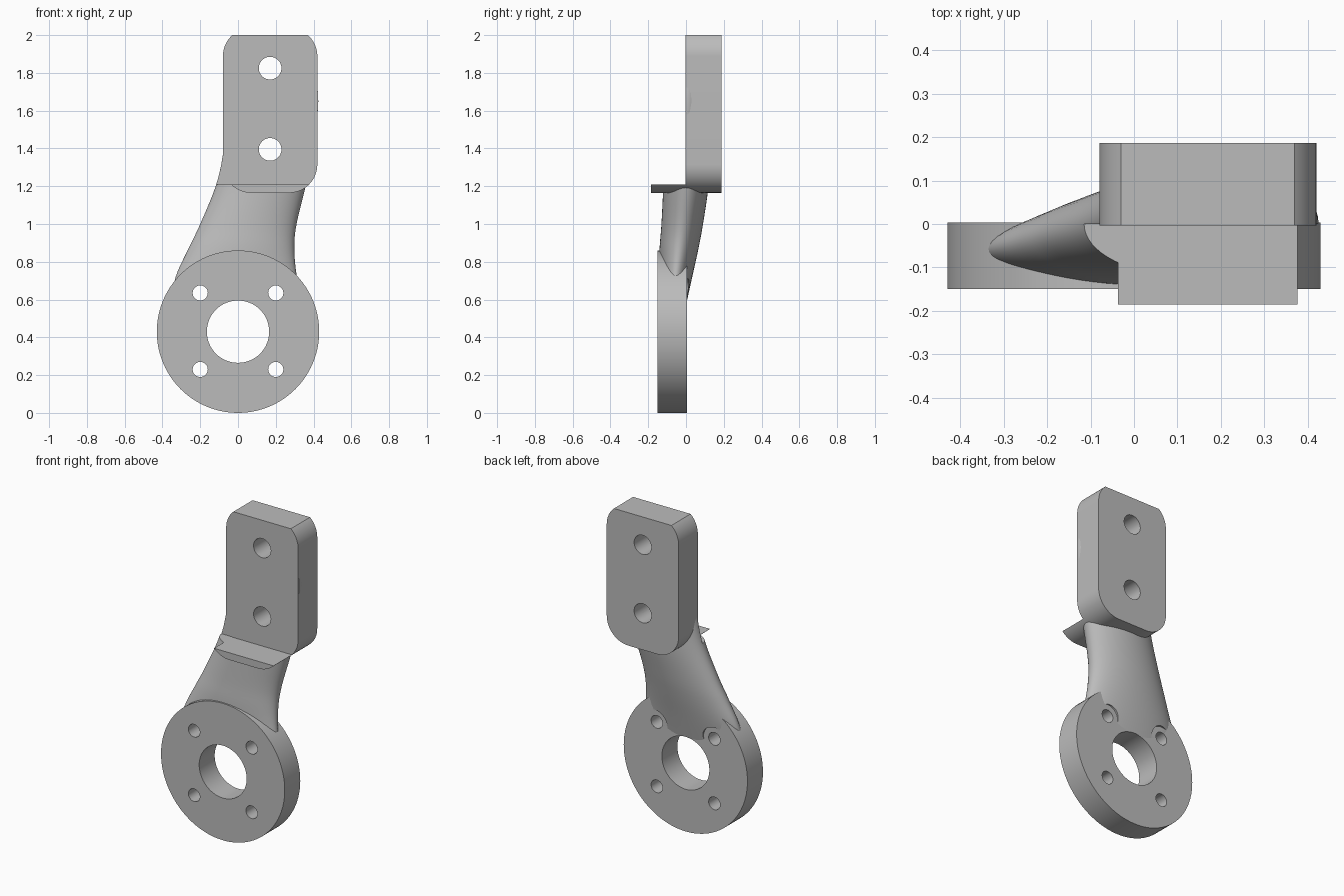
import bpy, bmesh
from math import sin, cos, pi, radians
from mathutils import Vector

cube = bpy.data.objects.get("Cube")
if cube:
    bpy.data.objects.remove(cube)

grey = bpy.data.materials.new("plain grey")
grey.use_nodes = True
grey.diffuse_color = (0.5, 0.5, 0.5, 1)
grey.node_tree.nodes["Principled BSDF"].inputs["Base Color"].default_value = (0.5, 0.5, 0.5, 1)


def loft(name, rings):
    """Closed solid through rings that all have the same point count."""
    bm = bmesh.new()
    loops = [[bm.verts.new(p) for p in ring] for ring in rings]
    n = len(loops[0])
    for a, b in zip(loops, loops[1:]):
        for i in range(n):
            j = (i + 1) % n
            bm.faces.new((a[i], a[j], b[j], b[i]))
    bm.faces.new(loops[0])
    bm.faces.new(loops[-1])
    bmesh.ops.recalc_face_normals(bm, faces=bm.faces)
    mesh = bpy.data.meshes.new(name)
    bm.to_mesh(mesh)
    bm.free()
    mesh.materials.append(grey)
    obj = bpy.data.objects.new(name, mesh)
    bpy.context.scene.collection.objects.link(obj)
    return obj


def slab(name, outline, y0, y1):
    """Extrude an x-z outline along y."""
    return loft(name, [[(x, y, z) for x, z in outline] for y in (y0, y1)])


def arc(cx, cz, r, start, end, n=16):
    return [(cx + r * cos(radians(start + (end - start) * i / n)),
             cz + r * sin(radians(start + (end - start) * i / n))) for i in range(n + 1)]


def rod(name, x, z, r, y0, y1, n=48):
    return slab(name, arc(x, z, r, 0, 360, n)[:-1], y0, y1)


def carve(obj, cutters):
    bpy.context.view_layer.objects.active = obj
    for cutter in cutters:
        cutter.hide_render = True
        mod = obj.modifiers.new("cut", 'BOOLEAN')
        mod.operation, mod.solver, mod.object = 'DIFFERENCE', 'EXACT', cutter
        bpy.ops.object.modifier_apply(modifier=mod.name)


# Cutters shared by the parts
SIDES = [(sx, z) for sx in (-0.2, 0.2) for z in (0.23, 0.635)]
disc_holes = [rod("bolt_cutter", x, z, 0.04, -0.5, 0.5, 32) for x, z in SIDES]
disc_holes.append(rod("bore_cutter", 0, 0.43, 0.165, -0.5, 0.5, 64))
plate_holes = [rod("plate_hole_cutter", 0.17, z, 0.06, -0.5, 0.5) for z in (1.395, 1.825)]
head_clearance = [rod("bolt_head_cutter", x, 0.635, 0.075, 0.004, 0.5) for x in (-0.2, 0.2)]
front_box = slab("front_cutter", [(-1, 1.21), (1, 1.21), (1, 3), (-1, 3)], -0.6, 0)

# Round mounting disc
disc = rod("mounting_disc", 0, 0.43, 0.43, -0.15, 0.004, 96)
carve(disc, disc_holes)

# Upright plate: rounded corners, top trimmed flat
R, XL, XR, LOW, HIGH = 0.15, 0.07, 0.27, 1.315, 1.888
plate = slab("upright_plate",
             arc(XL, LOW, R, 180, 270) + arc(XR, LOW, R, 270, 360)
             + arc(XR, HIGH, R, 0, 48.3) + arc(XL, HIGH, R, 131.7, 180),
             -0.003, 0.187)
carve(plate, plate_holes)

# Ledge that continues the plate's rounded lower edge forward
ledge = slab("front_ledge", arc(XL, LOW, R, 224.4, 270) + arc(XR, LOW, R, 270, 315.6),
             -0.185, 0.004)

# Curved neck: stations of z, left x, right x, centre y, half depth
STATIONS = [Vector(s) for s in (
    (0.57, -0.355, 0.35, -0.072, 0.072),
    (0.72, -0.33, 0.312, -0.055, 0.088),
    (0.87, -0.262, 0.298, -0.037, 0.103),
    (1.0, -0.2, 0.31, -0.02, 0.11),
    (1.21, -0.115, 0.36, 0, 0.12),
    (1.4, -0.075, 0.395, 0.005, 0.12),
    (1.65, -0.05, 0.425, 0.005, 0.12),
    (1.85, 0, 0.4, 0.005, 0.12))]


def smooth_path(points, steps):
    """Spline through the stations."""
    pts = [2 * points[0] - points[1]] + points + [2 * points[-1] - points[-2]]
    out = []
    for p, a, b, q in zip(pts, pts[1:], pts[2:], pts[3:]):
        for k in range(steps):
            t = k / steps
            out.append(0.5 * (2 * a + (b - p) * t + (2 * p - 5 * a + 4 * b - q) * t ** 2
                              + (3 * a - p - 3 * b + q) * t ** 3))
    return out + [points[-1]]


N = 64
rings = []
for z, xl, xr, cy, depth in smooth_path(STATIONS, 5):
    rings.append([((xl + xr) / 2 + (xr - xl) / 2 * cos(2 * pi * i / N),
                   cy + depth * sin(2 * pi * i / N), z) for i in range(N)])
neck = loft("curved_neck", rings)
carve(neck, [front_box] + disc_holes + plate_holes + head_clearance)

# Remove the cutters, shade the parts
for cutter in disc_holes + plate_holes + head_clearance + [front_box]:
    bpy.data.objects.remove(cutter)
bpy.ops.object.select_all(action='DESELECT')
for part in (disc, plate, ledge, neck):
    part.select_set(True)
bpy.context.view_layer.objects.active = neck
bpy.ops.object.shade_smooth_by_angle(angle=radians(30))
